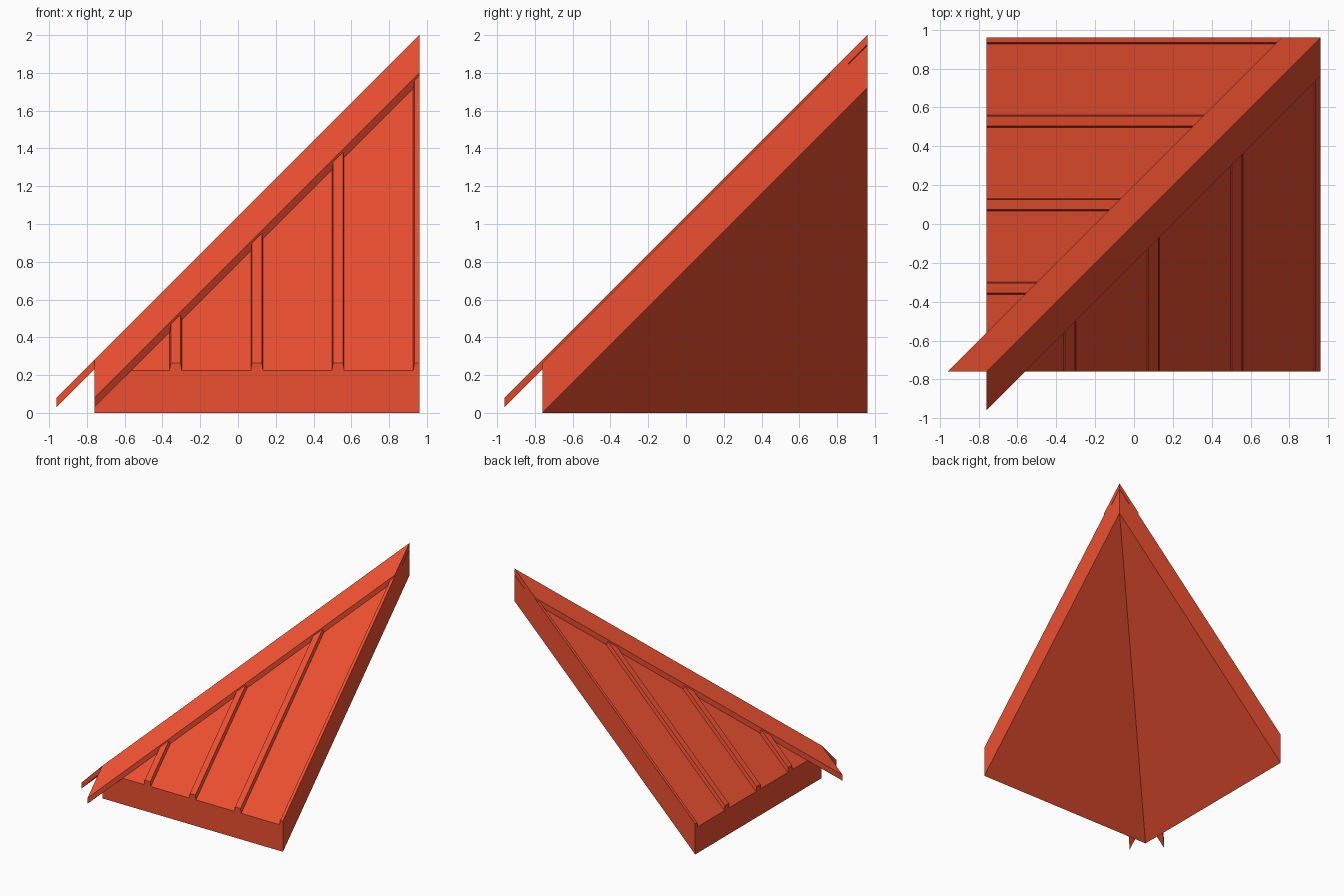
import bpy, bmesh

if "Cube" in bpy.data.objects:
    bpy.data.objects.remove(bpy.data.objects["Cube"])

LO, HI, OUT = -0.76, 0.96, 0.20      # eave line, back line, cap overhang
PANEL, RIB, CAP, UNDER = 0.985, 1.025, 1.04, 0.76   # heights above the 45 degree slope

mat = bpy.data.materials.new("roof_red")
mat.diffuse_color = (0.84, 0.08, 0.03, 1)
mat.use_nodes = True
mat.node_tree.nodes["Principled BSDF"].inputs["Base Color"].default_value = mat.diffuse_color


def finish(bm, name):
    bmesh.ops.recalc_face_normals(bm, faces=bm.faces)
    me = bpy.data.meshes.new(name)
    bm.to_mesh(me)
    bm.free()
    me.materials.append(mat)
    ob = bpy.data.objects.new(name, me)
    bpy.context.collection.objects.link(ob)
    return ob


def hip_shell(name, outline, k, low, high):
    """Slab folded along the hip from outline[0] to outline[k]; both sides slope at 45 degrees."""
    bm = bmesh.new()
    layers = [[bm.verts.new((x, y, min(x, y) + h)) for x, y in outline] for h in (low, high)]
    for v in layers:
        bm.faces.new(v[:k + 1])
        bm.faces.new(v[k:] + v[:1])
    a, b = layers
    n = len(outline)
    for i in range(n):
        j = (i + 1) % n
        bm.faces.new((a[i], a[j], b[j], b[i]))
    return finish(bm, name)


def rib(name, section, swap):
    """Raised seam running up the slope and ending under the hip cap."""
    bm = bmesh.new()
    ends = []
    for at_hip in (False, True):
        ring = []
        for x, h in section:
            y = x - OUT / 2 if at_hip else LO
            p = (y, x, y + h) if swap else (x, y, y + h)
            ring.append(bm.verts.new(p))
        bm.faces.new(ring)
        ends.append(ring)
    a, b = ends
    for i in range(4):
        j = (i + 1) % 4
        bm.faces.new((a[i], a[j], b[j], b[i]))
    return finish(bm, name)


# Roof slab with two slopes
hip_shell("roof_slab", [(LO, LO), (HI, LO), (HI, HI), (LO, HI)], 2, UNDER, PANEL)

# Hip cap, overhanging at the eave corner
hip_shell("hip_cap", [(LO, LO), (LO, LO - OUT), (HI, HI - OUT), (HI, HI),
                      (HI - OUT, HI), (LO - OUT, LO)], 3, CAP - 0.05, CAP)

# Standing seams on both slopes, the last one cut in half at the back edge
for swap, side in ((False, "front"), (True, "left")):
    for i in range(4):
        c = -0.33 + 0.43 * i
        section = [(c - 0.034, PANEL - 0.01), (c - 0.026, RIB),
                   (min(c + 0.026, HI), RIB), (min(c + 0.034, HI), PANEL - 0.01)]
        rib(f"{side}_seam_{i + 1}", section, swap)
